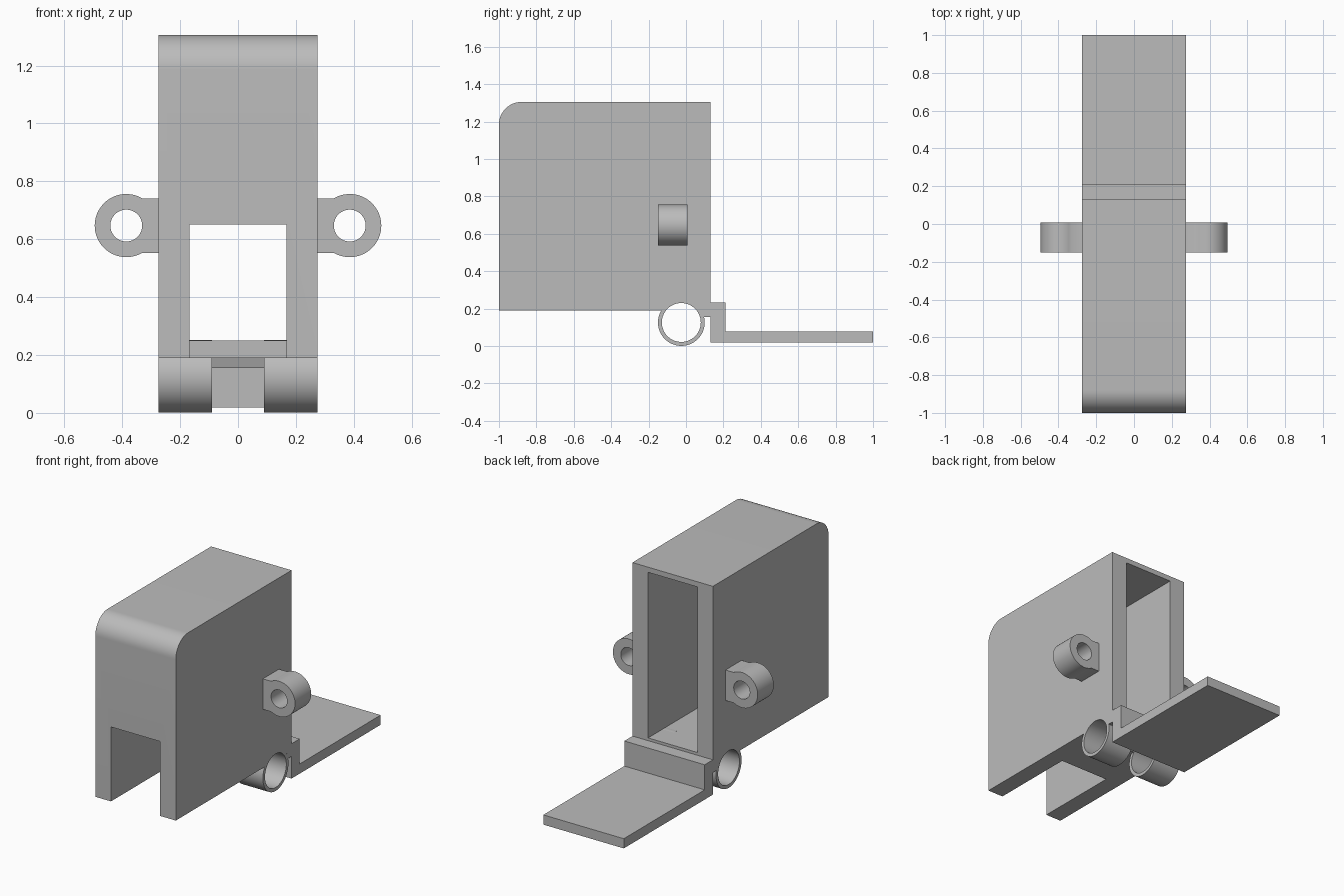
import bpy, bmesh
from math import sin, cos, radians

cube = bpy.data.objects.get("Cube")
if cube:
    bpy.data.objects.remove(cube, do_unlink=True)

GREY = (0.5, 0.5, 0.5, 1)
mat = bpy.data.materials.new("plain grey")
mat.use_nodes = True
mat.diffuse_color = GREY
mat.node_tree.nodes["Principled BSDF"].inputs["Base Color"].default_value = GREY

parts = []


def arc(u, v, r, a0=0, a1=360, n=64):
    """Points on an arc; a full turn leaves out the repeated last point."""
    count = n if a1 - a0 == 360 else n + 1
    steps = [radians(a0 + (a1 - a0) * i / n) for i in range(count)]
    return [(u + r * cos(t), v + r * sin(t)) for t in steps]


def rect(u0, u1, v0, v1):
    return [(u0, v0), (u1, v0), (u1, v1), (u0, v1)]


def prism(name, profile, axis, lo, hi):
    """Extrude a profile along x (points are y, z) or y (points are x, z)."""
    bm = bmesh.new()
    place = (lambda u, v: (lo, u, v)) if axis == "x" else (lambda u, v: (u, lo, v))
    face = bm.faces.new([bm.verts.new(place(u, v)) for u, v in profile])
    grown = bmesh.ops.extrude_face_region(bm, geom=[face])["geom"]
    shift = (hi - lo, 0, 0) if axis == "x" else (0, hi - lo, 0)
    bmesh.ops.translate(bm, vec=shift,
                        verts=[g for g in grown if isinstance(g, bmesh.types.BMVert)])
    bmesh.ops.recalc_face_normals(bm, faces=bm.faces)
    mesh = bpy.data.meshes.new(name)
    bm.to_mesh(mesh)
    bm.free()
    mesh.materials.append(mat)
    obj = bpy.data.objects.new(name, mesh)
    bpy.context.collection.objects.link(obj)
    return obj


def carve(obj, *cutters):
    """Subtract the cutters, keep the result and remove the cutters."""
    for c in cutters:
        c.hide_render = True
        mod = obj.modifiers.new("cut", "BOOLEAN")
        mod.operation, mod.solver, mod.object = "DIFFERENCE", "EXACT", c
    bpy.context.view_layer.update()
    deps = bpy.context.evaluated_depsgraph_get()
    mesh = bpy.data.meshes.new_from_object(obj.evaluated_get(deps))
    obj.modifiers.clear()
    obj.data = mesh
    for c in cutters:
        bpy.data.objects.remove(c, do_unlink=True)
    parts.append(obj)


W = 0.275              # half width of the body
IN = 0.168             # half width of the cavity
PIN = (-0.025, 0.126)  # hinge axis in y, z

# Housing with a rounded upper front edge, open at the back and lower front
outline = [(-1, 0.19), (0.13, 0.19), (0.13, 1.305)] + arc(-0.88, 1.185, 0.12, 90, 180, 16)
housing = prism("housing", outline, "x", -W, W)
carve(housing,
      prism("cavity", rect(-0.94, 0.5, 0.25, 1.273), "x", -IN, IN),
      prism("front_notch", rect(-1.5, -0.455, 0, 0.65), "x", -IN, IN),
      prism("pin_cut", arc(*PIN, 0.104), "x", -1, 1))

# Stepped rear plate, linked to the hinge by a narrow web
step = [(0.13, 0.018), (1, 0.018), (1, 0.078), (0.21, 0.078), (0.21, 0.233),
        (0.13, 0.233), (0.13, 0.19), (0.083, 0.19), (0.095, 0.155), (0.13, 0.155)]
parts.append(prism("rear_plate", step, "x", -W, W))

# Hinge barrels and side lugs, one of each per side
for side, s in (("left", 1), ("right", -1)):
    lo, hi = sorted((s * 0.089, s * W))
    barrel = prism(side + "_hinge_barrel", arc(*PIN, 0.125), "x", lo, hi)
    carve(barrel, prism("barrel_hole", arc(*PIN, 0.104), "x", -1, 1))

    lug = [(0.27, 0.553), (0.33, 0.553)] + arc(0.386, 0.647, 0.109, -112, 112, 48)
    lug += [(0.33, 0.741), (0.27, 0.741)]
    ear = prism(side + "_lug", [(s * x, z) for x, z in lug], "y", -0.15, 0.007)
    carve(ear, prism("lug_hole", arc(s * 0.386, 0.647, 0.055), "y", -1, 1))

# Smooth the curved faces and keep the edges sharp
bpy.ops.object.select_all(action="DESELECT")
for p in parts:
    p.select_set(True)
bpy.context.view_layer.objects.active = housing
bpy.ops.object.shade_smooth_by_angle(angle=radians(25))
